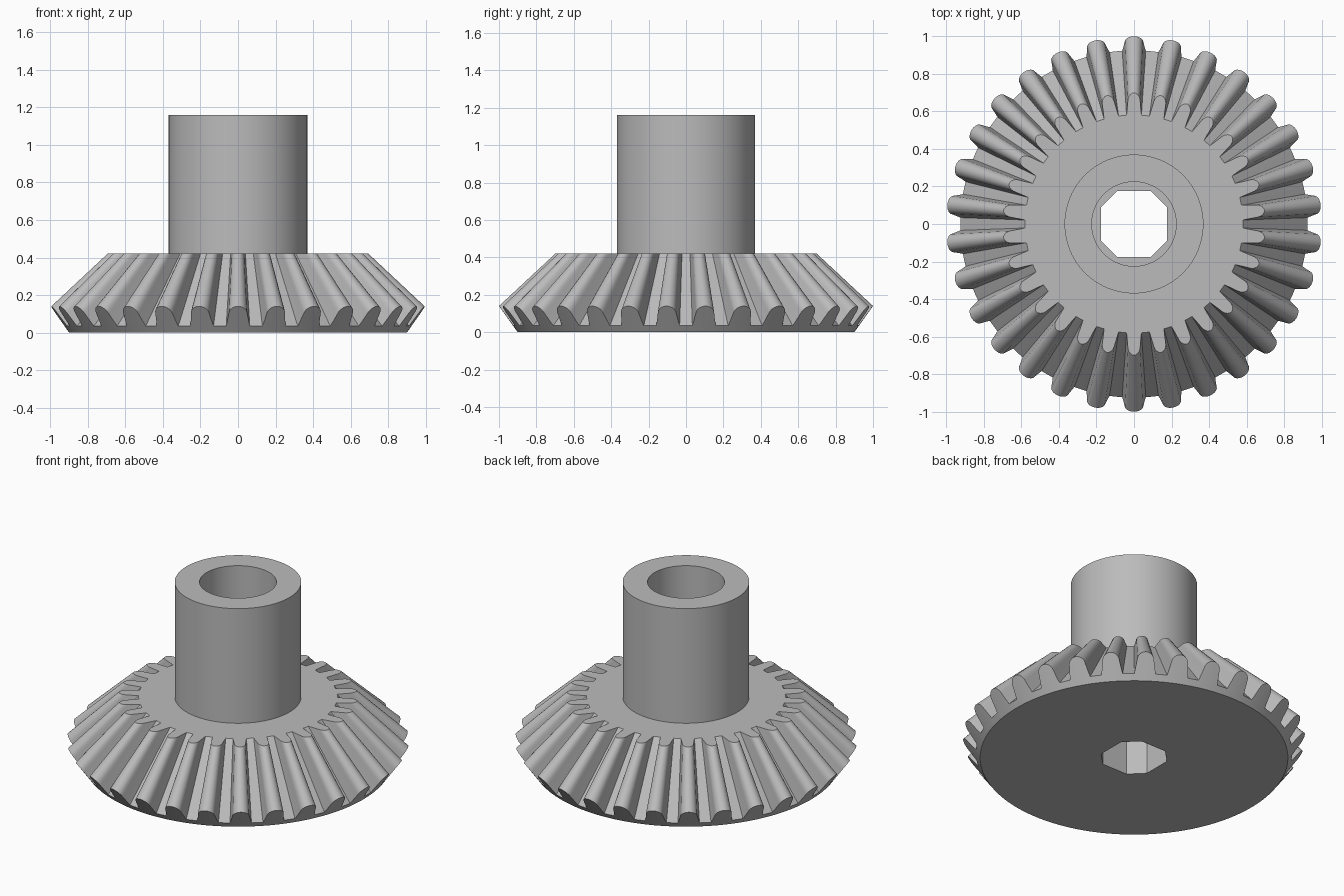
import bpy, bmesh
from math import sin, cos, radians, pi, tau

if "Cube" in bpy.data.objects:
    bpy.data.objects.remove(bpy.data.objects["Cube"])

TEETH = 30
APEX = 1.07        # height where all tooth lines meet
TOP = 0.42         # top plane of the wheel
FLAT, CHAMFER = 0.175, 0.085   # drive hole half width and corner cut

steel = bpy.data.materials.new("plain grey")
steel.use_nodes = True
steel.diffuse_color = (0.5, 0.5, 0.5, 1)
steel.node_tree.nodes["Principled BSDF"].inputs["Base Color"].default_value = (0.5, 0.5, 0.5, 1)


def loft(name, rings, closed):
    """Skin a list of equal rings with quads; closed joins last to first."""
    bm = bmesh.new()
    loops = [[bm.verts.new(p) for p in ring] for ring in rings]
    pairs = list(zip(loops, loops[1:]))
    if closed:
        pairs.append((loops[-1], loops[0]))
    for low, high in pairs:
        for i in range(len(low)):
            j = (i + 1) % len(low)
            bm.faces.new((low[i], low[j], high[j], high[i]))
    bmesh.ops.recalc_face_normals(bm, faces=bm.faces)
    mesh = bpy.data.meshes.new(name)
    bm.to_mesh(mesh)
    bm.free()
    mesh.materials.append(steel)
    obj = bpy.data.objects.new(name, mesh)
    bpy.context.collection.objects.link(obj)
    bpy.ops.object.select_all(action='DESELECT')
    obj.select_set(True)
    bpy.context.view_layer.objects.active = obj
    bpy.ops.object.shade_smooth_by_angle(angle=radians(28))
    return obj


def circle(radius, z, angles):
    return [(radius * cos(a), radius * sin(a), z) for a in angles]


# Half of a tooth outline: (half width, height fraction), root to crest
half = [(0.063, 0), (0.056, 0.3)]
half += [(0.05 * cos(radians(d)), 0.61 + 0.39 * sin(radians(d))) for d in range(0, 90, 18)]
outline = [(-w, t) for w, t in half] + [(0, 1)] + [(w, t) for w, t in reversed(half)]

# Outer tooth ring on the back cone
angles, outer = [], []
for k in range(TEETH):
    centre = tau * (k + 0.5) / TEETH
    for w, t in outline:
        r = 0.925 + 0.075 * t
        a = centre + w / r
        angles.append(a)
        outer.append((r * cos(a), r * sin(a), 0.035 + 0.105 * t))
    a = tau * (k + 1) / TEETH      # middle of the gap
    angles.append(a)
    outer.append((0.925 * cos(a), 0.925 * sin(a), 0.035))


def to_top(p):
    """Slide a point toward the apex until it meets the top plane."""
    s = (APEX - TOP) / (APEX - p[2])
    return (p[0] * s, p[1] * s, TOP)


# Square drive hole with cut corners, vertices snapped onto its corners
def hole(z):
    points = []
    for a in angles:
        c, s = abs(cos(a)), abs(sin(a))
        r = min(FLAT / max(c, s), (2 * FLAT - CHAMFER) / (c + s))
        points.append((r * cos(a), r * sin(a), z))
    cut = FLAT - CHAMFER
    for sx in (-1, 1):
        for sy in (-1, 1):
            for x, y in ((FLAT, cut), (cut, FLAT)):
                x, y = x * sx, y * sy
                i = min(range(len(points)),
                        key=lambda n: (points[n][0] - x) ** 2 + (points[n][1] - y) ** 2)
                points[i] = (x, y, z)
    return points


# Toothed wheel
loft("gear_wheel", [hole(0), circle(0.9, 0, angles), outer,
                    [to_top(p) for p in outer], hole(TOP)], True)

# Hub tube with round bore
even = [tau * i / 96 for i in range(96)]
loft("hub", [circle(0.37, TOP, even), circle(0.37, 1.16, even),
             circle(0.225, 1.16, even), circle(0.225, TOP, even)], False)
